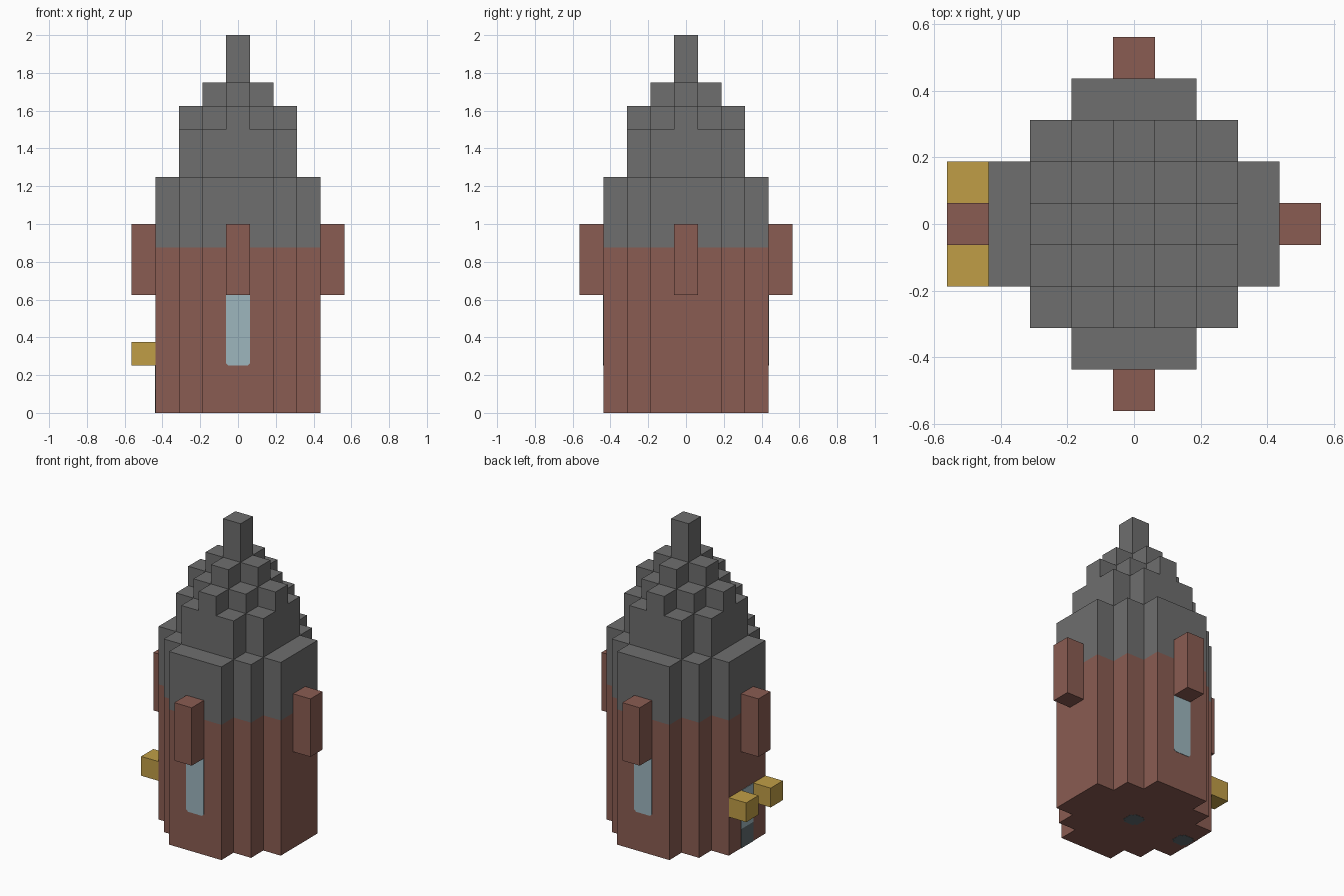
import bpy, bmesh
from mathutils import Matrix, Vector
from math import radians

U = 0.125  # one block

if "Cube" in bpy.data.objects:
    bpy.data.objects.remove(bpy.data.objects["Cube"], do_unlink=True)


def material(name, rgb):
    linear = [((c / 255 + 0.055) / 1.055) ** 2.4 for c in rgb] + [1.0]
    m = bpy.data.materials.new(name)
    m.use_nodes = True
    m.diffuse_color = linear
    m.node_tree.nodes["Principled BSDF"].inputs["Base Color"].default_value = linear
    return m


brick = material("brick_brown", (138, 92, 82))
stone = material("roof_grey", (110, 110, 110))
gold = material("lamp_gold", (192, 158, 70))
glass = material("pale_glass", (158, 182, 190))
slate = material("dark_slate", (96, 108, 112))


def prism(name, outline, z0, z1, mat, matrix=Matrix(), top=True, bottom=True):
    """Extrude a counter-clockwise outline, all in block units."""
    bm = bmesh.new()
    low, high = ([bm.verts.new((x * U, y * U, z * U)) for x, y in outline] for z in (z0, z1))
    n = len(outline)
    for i in range(n):
        j = (i + 1) % n
        bm.faces.new((low[i], low[j], high[j], high[i]))
    if top:
        bm.faces.new(high)
    if bottom:
        bm.faces.new(low[::-1])
    bm.transform(matrix)
    mesh = bpy.data.meshes.new(name)
    bm.to_mesh(mesh)
    bm.free()
    mesh.materials.append(mat)
    obj = bpy.data.objects.new(name, mesh)
    bpy.context.collection.objects.link(obj)
    return obj


def stepped(steps):
    """Four-fold stepped outline from the corners of one quarter."""
    quarter = []
    for i, (a, b) in enumerate(steps):
        quarter.append((a, b))
        if i + 1 < len(steps):
            quarter.append((steps[i + 1][0], b))
    points = []
    for _ in range(4):
        points += quarter
        quarter = [(-y, x) for x, y in quarter]
    return points


def square(x, y):
    return [(x - .5, y - .5), (x + .5, y - .5), (x + .5, y + .5), (x - .5, y + .5)]


# Tower walls and upper band
body = stepped([(3.5, 1.5), (2.5, 2.5), (1.5, 3.5)])
prism("tower_wall", body, 0, 7, brick, top=False)
prism("upper_wall", body, 7, 10, stone, bottom=False)

# Stepped roof and spire
tiers = [
    ("roof_lower", [(2.5, 1.5), (1.5, 2.5)], 10, 12),
    ("roof_middle", [(2.5, .5), (1.5, 1.5), (.5, 2.5)], 12, 13),
    ("roof_upper", [(1.5, .5), (.5, 1.5)], 13, 14),
    ("spire", [(.5, .5)], 14, 16),
]
for name, steps, z0, z1 in tiers:
    prism(name, stepped(steps), z0, z1, stone, bottom=False)

# Projecting posts on the four sides
for side, x, y in (("front", 0, -4), ("back", 0, 4), ("left", 4, 0), ("right", -4, 0)):
    prism(side + "_post", square(x, y), 5, 8, brick)

# Lamps beside the door
for name, y in (("front_lamp", -1), ("back_lamp", 1)):
    prism(name, square(-4, y), 2, 3, gold)


# Thin plates set on the walls: turned upright, then round to their side
def wall_plate(name, z0, z1, turn, mat, cut=0.1):
    outline = [(-.5 + cut, z0), (.5 - cut, z0), (.5, z0 + cut),
               (.5, z1), (-.5, z1), (-.5, z0 + cut)]
    upright = (Matrix.Rotation(radians(turn), 4, "Z")
               @ Matrix.Translation(Vector((0, -3.5 * U, 0)))
               @ Matrix.Rotation(radians(90), 4, "X"))
    prism(name, outline, 0, 0.02, mat, upright)


wall_plate("front_window", 2, 5, 0, glass)
wall_plate("back_window", 2, 5, 180, glass)
wall_plate("door", 1, 3, -90, glass, 0)
wall_plate("door_step", 0, 1, -90, slate, 0)

# Dark floor blocks showing underneath
for name, x in (("centre_floor_plate", 0), ("door_floor_plate", -3)):
    spot = [(x + px * .85, py * .85) for px, py in stepped([(.5, .35), (.35, .5)])]
    prism(name, spot, -0.01, 0, slate)
